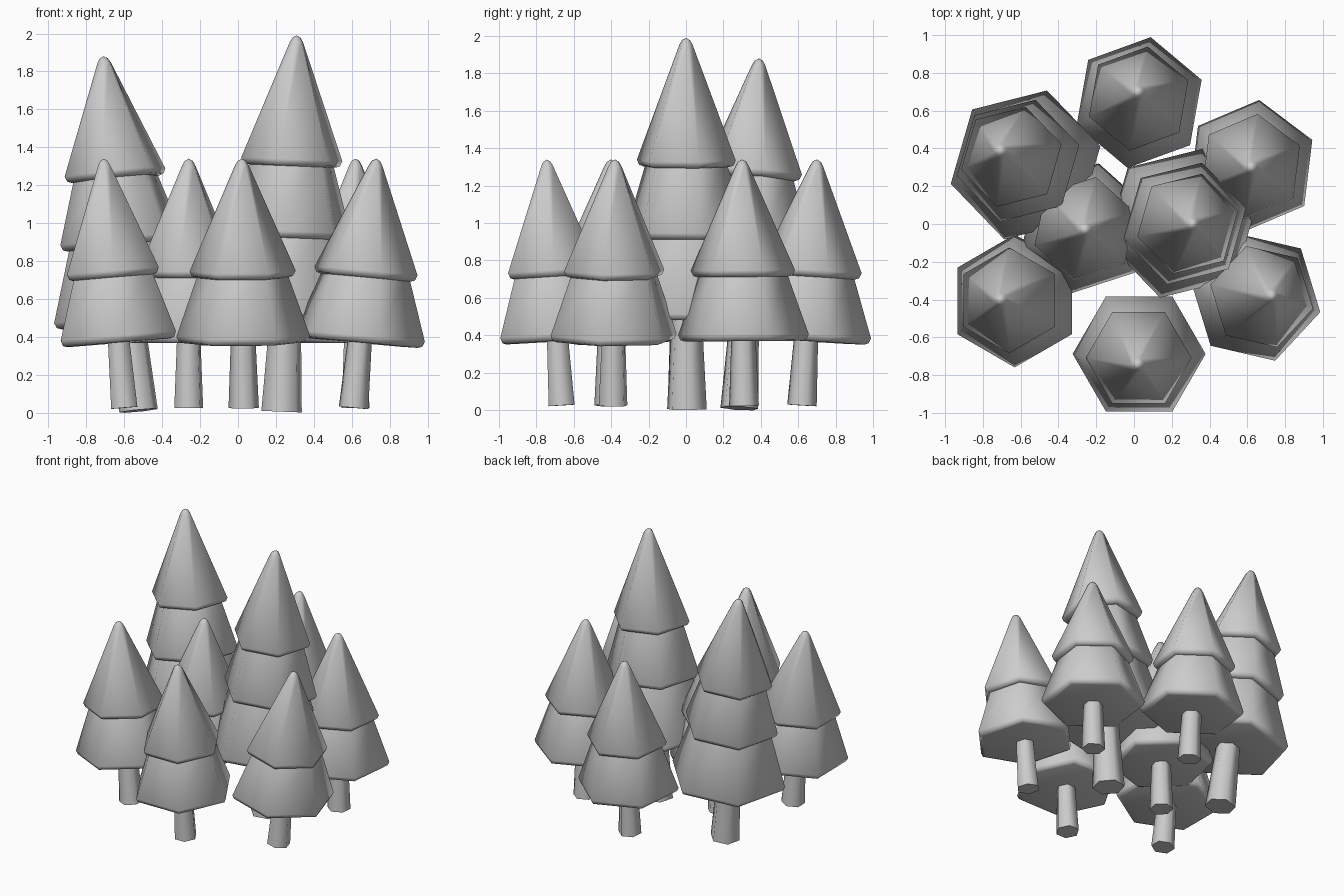
import bpy, bmesh, math
from mathutils import Vector, Matrix

if "Cube" in bpy.data.objects:
    bpy.data.objects.remove(bpy.data.objects["Cube"])

SIDES = 6


def lathe(name, profile, matrix):
    """Six-sided closed solid from (radius, height) rings, placed by matrix."""
    bm = bmesh.new()
    rings = []
    for r, z in profile:
        if r == 0:
            rings.append([bm.verts.new((0, 0, z))])
        else:
            rings.append([bm.verts.new((r * math.cos(i * math.tau / SIDES),
                                        r * math.sin(i * math.tau / SIDES), z))
                          for i in range(SIDES)])
    bm.faces.new(rings[0][::-1])
    for a, b in zip(rings, rings[1:]):
        for i in range(SIDES):
            j = (i + 1) % SIDES
            if len(b) == 1:
                bm.faces.new((a[i], a[j], b[0]))
            else:
                bm.faces.new((a[i], a[j], b[j], b[i]))
    if len(rings[-1]) > 1:
        bm.faces.new(rings[-1])
    bmesh.ops.recalc_face_normals(bm, faces=bm.faces)
    mesh = bpy.data.meshes.new(name)
    bm.to_mesh(mesh)
    bm.free()
    obj = bpy.data.objects.new(name, mesh)
    bpy.context.collection.objects.link(obj)
    obj.matrix_world = matrix
    bpy.ops.object.select_all(action='DESELECT')
    obj.select_set(True)
    bpy.context.view_layer.objects.active = obj
    bpy.ops.object.shade_smooth_by_angle(angle=math.radians(62))
    return obj


def skirt(z, r):
    """Rounded lower rim of a foliage tier."""
    return [(r - 0.035, z), (r - 0.012, z + 0.008), (r, z + 0.035)]


def tree(name, base, tip, turn, trunk, tiers):
    """Leaning tree: trunk = (bottom r, top r); tiers = (z, r, top z, top r)."""
    base, tip = Vector(base), Vector(tip)
    axis = tip - base
    length = axis.length
    lean = Vector((0, 0, 1)).rotation_difference(axis).to_matrix().to_4x4()
    m = Matrix.Translation(base) @ lean @ Matrix.Rotation(math.radians(turn), 4, 'Z')
    total = tiers[-1][2]
    s = length / total                      # fit the tier heights to this tree
    lathe(name + "_trunk", [(trunk[0], 0), (trunk[1], (tiers[0][0] + 0.1) * s)], m)
    for k, (z, r, top, top_r) in enumerate(tiers):
        prof = skirt(z * s, r)
        if top_r:
            prof.append((top_r, top * s))
        else:                               # blunt pointed crown
            prof += [(0.036, (top - 0.035) * s), (0.022, (top - 0.012) * s), (0, top * s)]
        lathe(f"{name}_foliage_{k + 1}", prof, m)


SMALL = [(0.345, 0.352, 0.75, 0.222), (0.69, 0.28, 1.32, 0)]
TALL = [(0.49, 0.41, 0.99, 0.27), (0.92, 0.335, 1.37, 0.21), (1.30, 0.275, 1.99, 0)]

# Small trees: base x, y, tip x, y, turn of the hexagon
small_trees = [
    (0.03, 0.62, 0.02, 0.70, 20),
    (0.62, 0.31, 0.62, 0.30, 23),
    (0.61, -0.39, 0.73, -0.38, 47),
    (0.03, -0.665, 0.02, -0.745, 0),
    (-0.60, -0.41, -0.71, -0.40, 30),
    (-0.26, -0.02, -0.26, -0.03, 18),
]
for n, (bx, by, tx, ty, turn) in enumerate(small_trees):
    tree(f"small_tree_{n + 1}", (bx, by, 0.025), (tx, ty, 1.34), turn, (0.08, 0.062), SMALL)

# Tall trees
tree("tall_tree_1", (0.23, 0.005, 0.005), (0.31, 0.0, 1.99), 14, (0.11, 0.08), TALL)
tree("tall_tree_2", (-0.525, 0.285, 0.01), (-0.71, 0.39, 1.88), 14, (0.105, 0.078), TALL)
